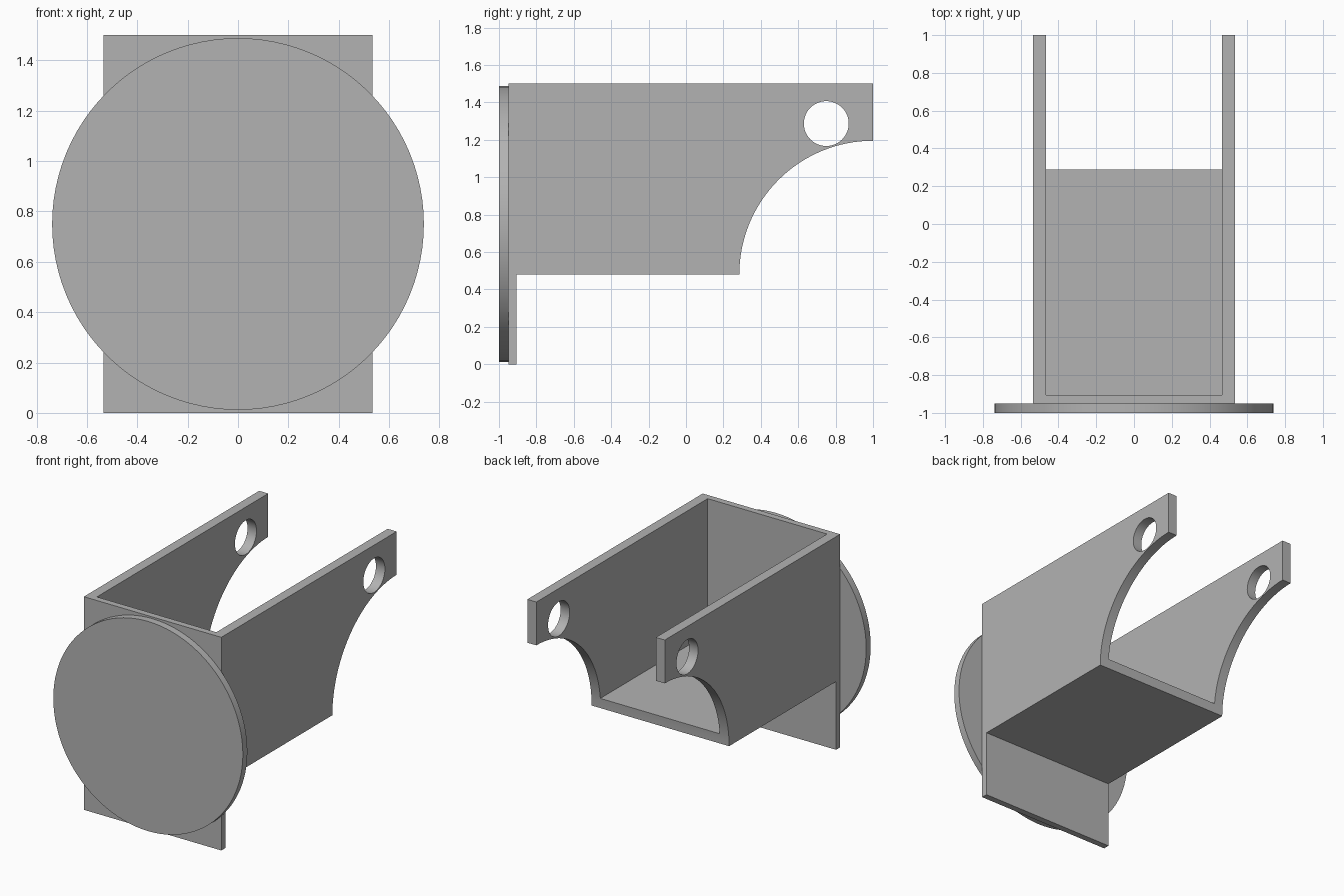
import bpy, bmesh
from math import pi, sin, cos, radians
from mathutils import Matrix

cube = bpy.data.objects.get("Cube")
if cube:
    bpy.data.objects.remove(cube, do_unlink=True)

grey = bpy.data.materials.new("plain grey")
grey.use_nodes = True
colour = (0.45, 0.45, 0.45, 1)
grey.diffuse_color = colour
grey.node_tree.nodes["Principled BSDF"].inputs["Base Color"].default_value = colour

HALF_W, WALL, FLOOR_T = 0.535, 0.07, 0.07
FRONT, PANEL_BACK, BACK = -0.95, -0.905, 1.0
BOTTOM, TOP, ARC_R = 0.48, 1.5, 0.715


def arc(cy, cz, r, start, end, steps):
    """Points (y, z) along an arc, both ends included."""
    return [(cy + r * cos(start + (end - start) * i / steps),
             cz + r * sin(start + (end - start) * i / steps)) for i in range(steps + 1)]


def activate(obj):
    bpy.ops.object.select_all(action='DESELECT')
    obj.select_set(True)
    bpy.context.view_layer.objects.active = obj


def finish(obj):
    obj.data.materials.clear()
    obj.data.materials.append(grey)
    activate(obj)
    bpy.ops.object.shade_smooth_by_angle(angle=radians(30))


def extrude_profile(name, loops, half_width):
    """Extrude (y, z) loops along x; later loops become holes."""
    curve = bpy.data.curves.new(name, 'CURVE')
    curve.dimensions = '2D'
    curve.fill_mode = 'BOTH'
    curve.extrude = half_width
    for loop in loops:
        spline = curve.splines.new('POLY')
        spline.points.add(len(loop) - 1)
        for point, (y, z) in zip(spline.points, loop):
            point.co = (y, z, 0, 1)
        spline.use_cyclic_u = True
    obj = bpy.data.objects.new(name, curve)
    bpy.context.collection.objects.link(obj)
    activate(obj)
    bpy.ops.object.convert(target='MESH')
    obj = bpy.context.object
    bm = bmesh.new()
    bm.from_mesh(obj.data)
    bmesh.ops.remove_doubles(bm, verts=bm.verts, dist=0.0001)
    # Turn the profile upright: its plane becomes y-z
    bm.transform(Matrix(((0, 0, 1, 0), (1, 0, 0, 0), (0, 1, 0, 0), (0, 0, 0, 1))))
    bmesh.ops.recalc_face_normals(bm, faces=bm.faces)
    bm.to_mesh(obj.data)
    bm.free()
    return obj


# Bracket: side outline with the curved rear cutaway and the pivot holes
outline = [(FRONT, 0), (PANEL_BACK, 0), (PANEL_BACK, BOTTOM)]
outline += arc(BACK, BOTTOM, ARC_R, pi, pi / 2, 32)
outline += [(BACK, TOP), (FRONT, TOP)]
pivot_hole = arc(0.75, 1.287, 0.12, 0, 2 * pi, 48)[:-1]
bracket = extrude_profile("bracket", [outline, pivot_hole], HALF_W)

# Hollow the bracket between the side walls, open at top and back
bpy.ops.mesh.primitive_cube_add(size=1)
cutter = bpy.context.object
cutter.name = "pocket_cutter"
cutter.hide_render = True
depth, height = 2.2, 1.2
cutter.scale = (2 * (HALF_W - WALL), depth, height)
cutter.location = (0, PANEL_BACK + depth / 2, BOTTOM + FLOOR_T + height / 2)
bpy.context.view_layer.update()
pocket = bracket.modifiers.new("pocket", 'BOOLEAN')
pocket.operation = 'DIFFERENCE'
pocket.solver = 'EXACT'
pocket.object = cutter
activate(bracket)
bpy.ops.object.modifier_apply(modifier=pocket.name)
bpy.data.objects.remove(cutter, do_unlink=True)
finish(bracket)

# Round plate on the front
bpy.ops.mesh.primitive_cylinder_add(vertices=96, radius=0.738, depth=0.05,
                                    location=(0, -0.975, 0.75), rotation=(pi / 2, 0, 0))
disc = bpy.context.object
disc.name = "front_disc"
finish(disc)
